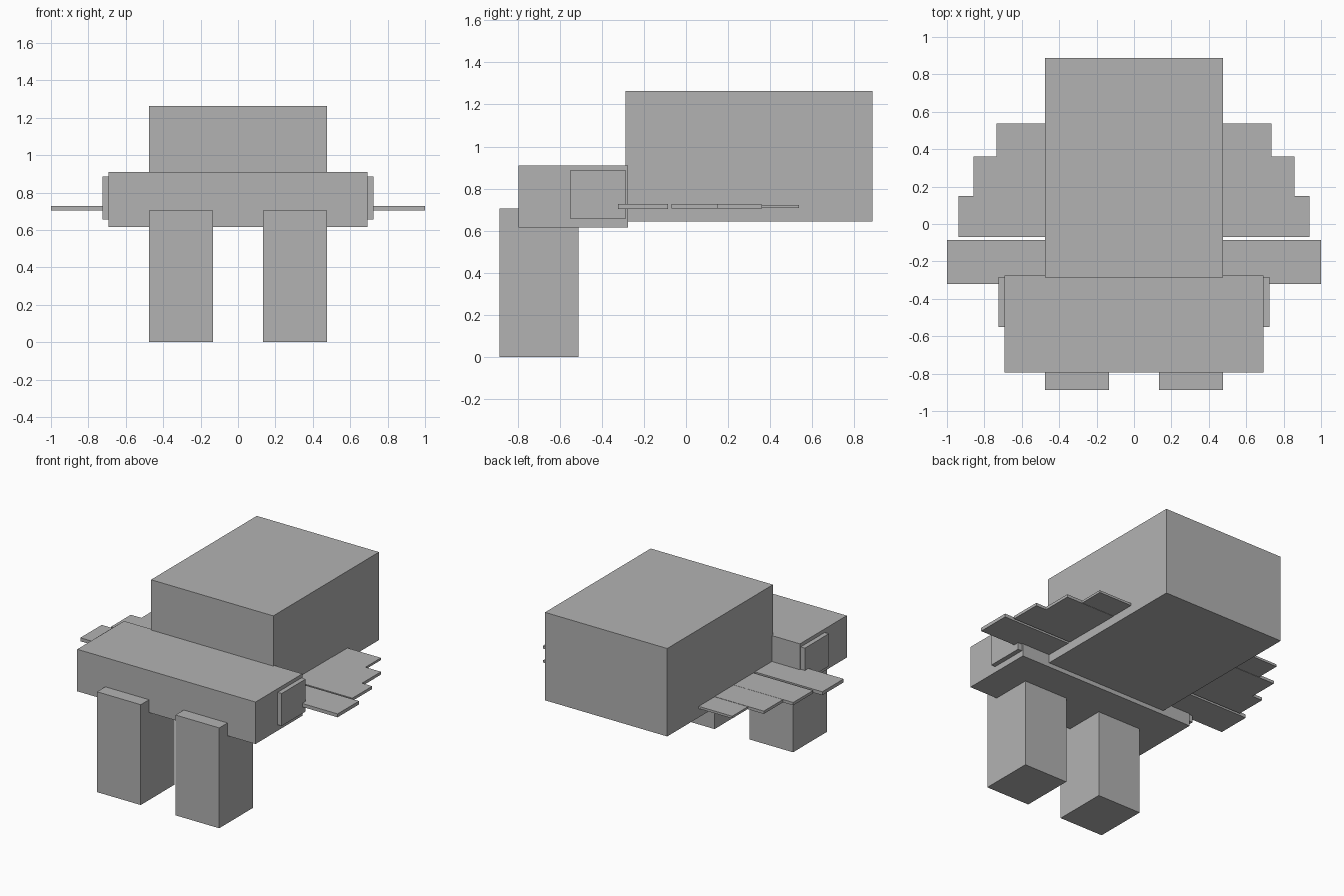
import bpy
import bmesh
from mathutils import Vector

default_cube = bpy.data.objects.get("Cube")
if default_cube:
    bpy.data.objects.remove(default_cube, do_unlink=True)

# Single flat grey for every part
grey = bpy.data.materials.new("plain grey")
grey.use_nodes = True
colour = (0.448, 0.448, 0.448, 1)
grey.diffuse_color = colour
grey.node_tree.nodes["Principled BSDF"].inputs["Base Color"].default_value = colour


def box(name, low, high):
    """Add a box that spans two opposite corners."""
    low, high = Vector(low), Vector(high)
    size = high - low
    bm = bmesh.new()
    bmesh.ops.create_cube(bm, size=1)
    bmesh.ops.scale(bm, vec=size, verts=bm.verts)
    mesh = bpy.data.meshes.new(name)
    bm.to_mesh(mesh)
    bm.free()
    mesh.materials.append(grey)
    obj = bpy.data.objects.new(name, mesh)
    obj.location = (low + high) / 2
    bpy.context.collection.objects.link(obj)
    return obj


def pair(name, low, high):
    """Add a box on the left (+x) and its mirror image on the right."""
    box("left_" + name, low, high)
    box("right_" + name, (-high[0], low[1], low[2]), (-low[0], high[1], high[2]))


# Body and the wide block in front of it
box("body", (-0.475, -0.287, 0.645), (0.475, 0.887, 1.263))
box("front_block", (-0.693, -0.795, 0.615), (0.693, -0.275, 0.91))

# Front legs and the side plates
pair("leg", (0.135, -0.887, 0), (0.475, -0.51, 0.705))
pair("side_plate", (0.69, -0.55, 0.657), (0.725, -0.284, 0.885))

# Stepped wing slats: reach, front and back edge, underside and top
slats = [
    (1.0, -0.322, -0.085, 0.704, 0.728),
    (0.938, -0.07, 0.15, 0.706, 0.726),
    (0.858, 0.15, 0.362, 0.705, 0.725),
    (0.735, 0.362, 0.537, 0.707, 0.723),
]
for i, (reach, front, back, bottom, top) in enumerate(slats, 1):
    pair(f"wing_slat_{i}", (0.46, front, bottom), (reach, back, top))
